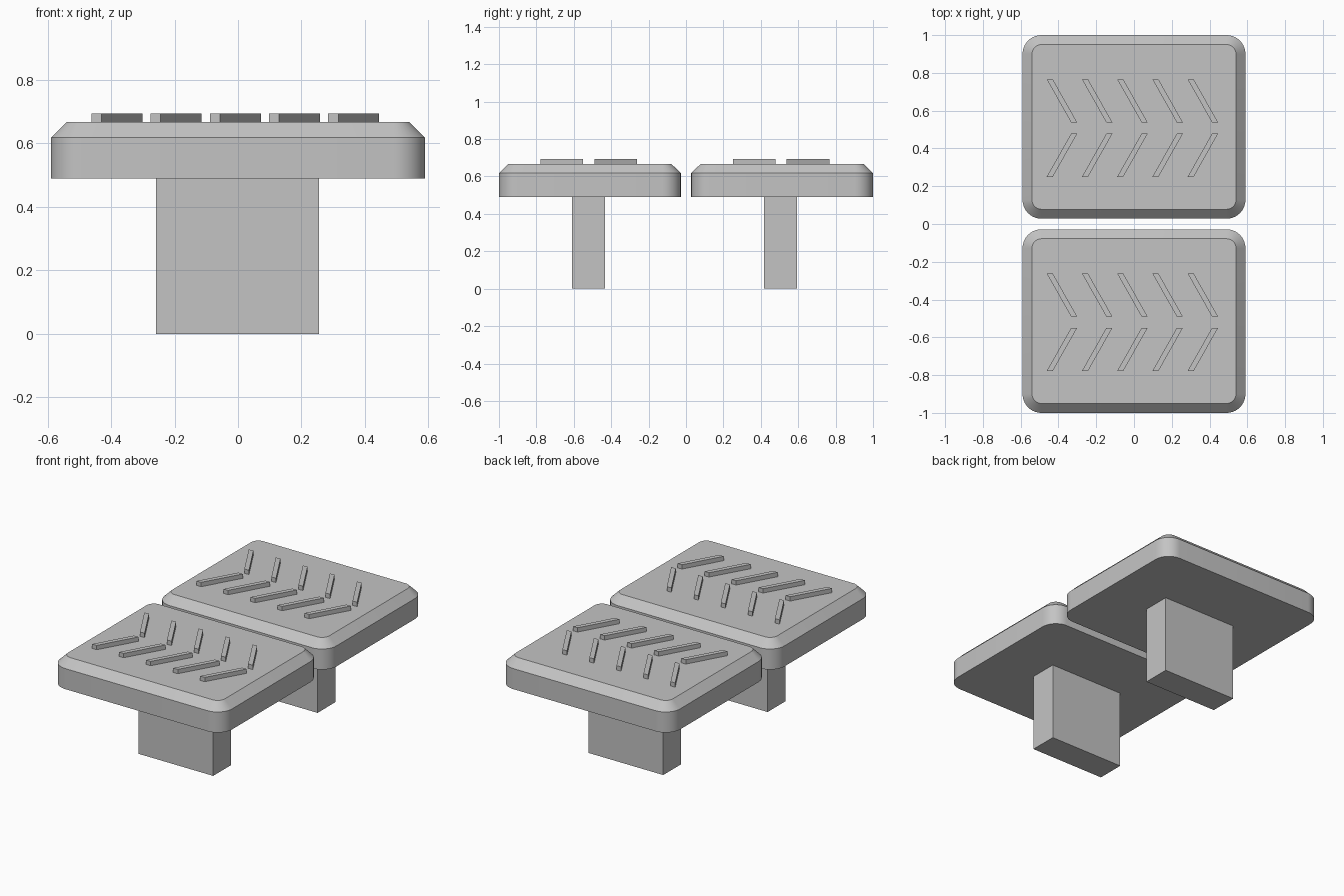
import bpy, bmesh, math

if "Cube" in bpy.data.objects:
    bpy.data.objects.remove(bpy.data.objects["Cube"])

grey = bpy.data.materials.new("plain_grey")
grey.diffuse_color = (0.55, 0.55, 0.55, 1)
grey.use_nodes = True
grey.node_tree.nodes["Principled BSDF"].inputs["Base Color"].default_value = grey.diffuse_color


def rounded_rect(hx, hy, r, steps=10):
    """Counter-clockwise outline of a rectangle with round corners."""
    pts = []
    for k, (sx, sy) in enumerate([(1, 1), (-1, 1), (-1, -1), (1, -1)]):
        for i in range(steps + 1):
            a = math.pi / 2 * (k + i / steps)
            pts.append((sx * (hx - r) + r * math.cos(a),
                        sy * (hy - r) + r * math.sin(a)))
    return pts


def add_loft(bm, layers):
    """Closed solid through (outline, z) layers with equal point counts."""
    rings = [[bm.verts.new((x, y, z)) for x, y in pts] for pts, z in layers]
    n = len(rings[0])
    for a, b in zip(rings, rings[1:]):
        for i in range(n):
            j = (i + 1) % n
            bm.faces.new((a[i], a[j], b[j], b[i]))
    bm.faces.new(rings[0][::-1])
    bm.faces.new(rings[-1])


def finish(name, bm, y, smooth=False):
    bmesh.ops.recalc_face_normals(bm, faces=bm.faces[:])
    mesh = bpy.data.meshes.new(name)
    bm.to_mesh(mesh)
    bm.free()
    mesh.materials.append(grey)
    obj = bpy.data.objects.new(name, mesh)
    obj.location.y = y
    bpy.context.collection.objects.link(obj)
    if smooth:
        bpy.ops.object.select_all(action='DESELECT')
        obj.select_set(True)
        bpy.context.view_layer.objects.active = obj
        bpy.ops.object.shade_smooth_by_angle(angle=math.radians(30))


for side, y in (("front", -0.514), ("rear", 0.514)):
    # Pad with rounded corners and a chamfered top rim
    bm = bmesh.new()
    outer = rounded_rect(0.59, 0.486, 0.10)
    inner = rounded_rect(0.54, 0.436, 0.05)
    add_loft(bm, [(outer, 0.49), (outer, 0.618), (inner, 0.667)])
    finish(side + "_pad", bm, y, smooth=True)

    # Rectangular stem under the pad
    bm = bmesh.new()
    rect = [(-0.259, -0.096), (0.256, -0.096), (0.256, 0.080), (-0.259, 0.080)]
    add_loft(bm, [(rect, 0), (rect, 0.49)])
    finish(side + "_stem", bm, y)

    # Two rows of slanted grip ribs forming chevrons
    bm = bmesh.new()
    for i in range(5):
        x = -0.462 + 0.1865 * i
        for y_out, y_in in ((0.252, 0.024), (-0.264, -0.036)):
            rib = [(x, y_out), (x + 0.032, y_out),
                   (x + 0.161, y_in), (x + 0.129, y_in)]
            add_loft(bm, [(rib, 0.66), (rib, 0.694)])
    finish(side + "_grip_ribs", bm, y)
